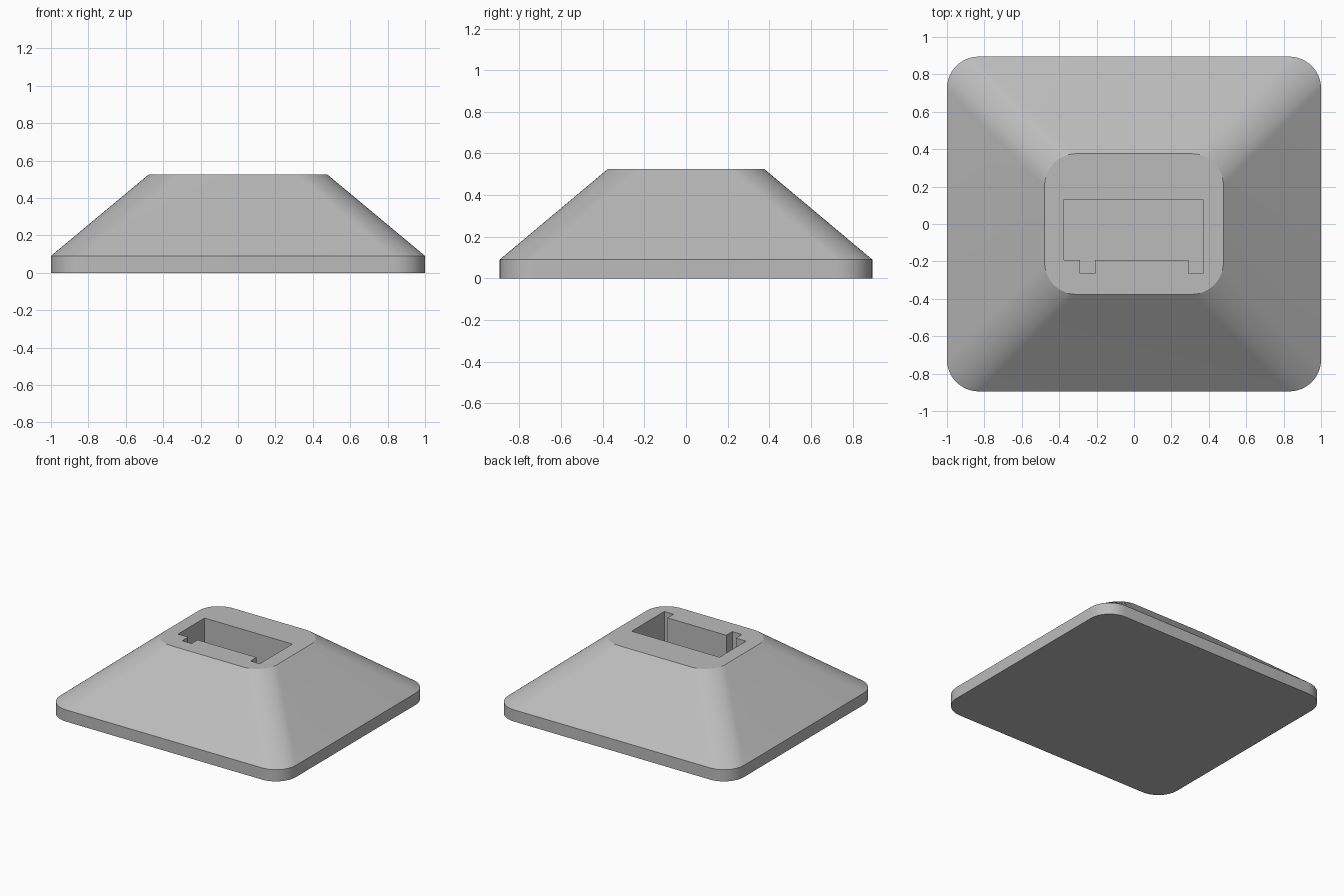
import bpy
import bmesh
from math import cos, sin, pi, radians

cube = bpy.data.objects.get("Cube")
if cube:
    bpy.data.objects.remove(cube, do_unlink=True)

# Single grey plastic
grey = bpy.data.materials.new("light grey")
grey.use_nodes = True
colour = (0.5, 0.5, 0.5, 1)
grey.diffuse_color = colour
grey.node_tree.nodes["Principled BSDF"].inputs["Base Color"].default_value = colour


def rounded_rectangle(half_x, half_y, radius, segments=12):
    """Outline points, anticlockwise from the right side."""
    points = []
    corners = [(1, 1), (-1, 1), (-1, -1), (1, -1)]
    for i, (sx, sy) in enumerate(corners):
        for step in range(segments + 1):
            angle = (i + step / segments) * pi / 2
            points.append((sx * (half_x - radius) + radius * cos(angle),
                           sy * (half_y - radius) + radius * sin(angle)))
    return points


def loft(name, sections):
    """Closed solid through matching outlines, each given as (outline, z)."""
    bm = bmesh.new()
    rings = [[bm.verts.new((x, y, z)) for x, y in outline] for outline, z in sections]
    for low, high in zip(rings, rings[1:]):
        for i in range(len(low)):
            j = (i + 1) % len(low)
            bm.faces.new((low[i], low[j], high[j], high[i]))
    bm.faces.new(rings[0][::-1])
    bm.faces.new(rings[-1])
    bmesh.ops.recalc_face_normals(bm, faces=bm.faces)
    mesh = bpy.data.meshes.new(name)
    bm.to_mesh(mesh)
    bm.free()
    mesh.materials.append(grey)
    obj = bpy.data.objects.new(name, mesh)
    bpy.context.collection.objects.link(obj)
    return obj


# Base rim and sloping body with rounded corners
foot = rounded_rectangle(1, 0.895, 0.17)
crown = rounded_rectangle(0.478, 0.376, 0.17)
stand = loft("stand_body", [(foot, 0), (foot, 0.09), (crown, 0.525)])

# Socket outline with two keyed notches along its front
socket = [(-0.375, 0.13), (-0.375, -0.192), (-0.288, -0.192), (-0.288, -0.265),
          (-0.208, -0.265), (-0.208, -0.192), (0.292, -0.192), (0.292, -0.265),
          (0.37, -0.265), (0.37, 0.13)]
cutter = loft("socket_cutter", [(socket, 0.09), (socket, 0.7)])
cutter.hide_render = True

cut = stand.modifiers.new("socket", "BOOLEAN")
cut.operation = "DIFFERENCE"
cut.solver = "EXACT"
cut.object = cutter

bpy.ops.object.select_all(action="DESELECT")
stand.select_set(True)
bpy.context.view_layer.objects.active = stand
bpy.ops.object.modifier_apply(modifier=cut.name)
bpy.data.objects.remove(cutter, do_unlink=True)
bpy.ops.object.shade_smooth_by_angle(angle=radians(25))
